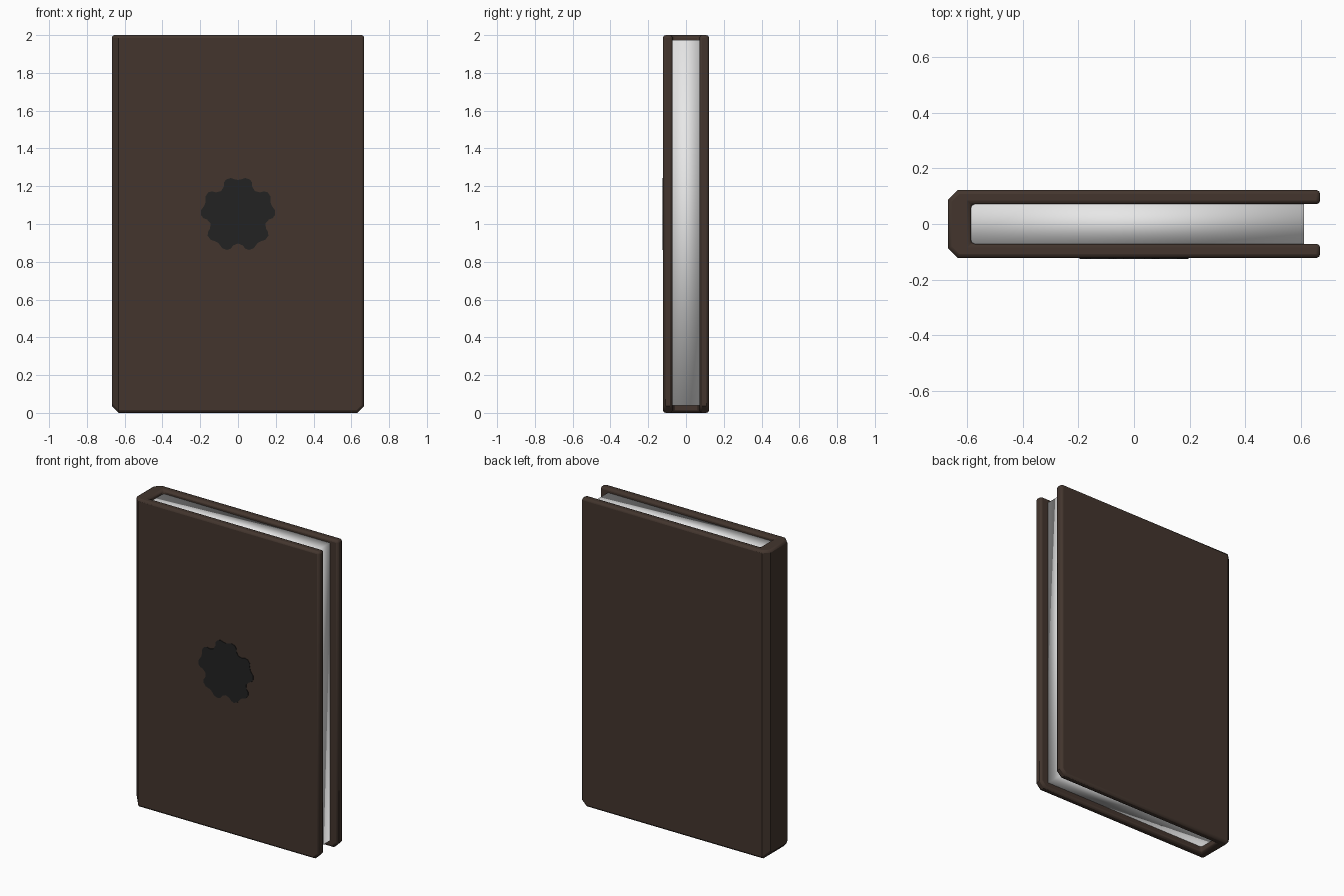
import bpy, bmesh, math

if "Cube" in bpy.data.objects:
    bpy.data.objects.remove(bpy.data.objects["Cube"])


def material(name, colour):
    m = bpy.data.materials.new(name)
    m.diffuse_color = (*colour, 1)
    m.use_nodes = True
    m.node_tree.nodes["Principled BSDF"].inputs["Base Color"].default_value = m.diffuse_color
    return m


leather = material("brown leather", (0.056, 0.036, 0.027))
paper = material("paper", (0.8, 0.8, 0.8))
ink = material("dark ornament", (0.016, 0.016, 0.016))


def prism(name, points, depth, mat):
    """Extrude a closed outline of 3D points by the vector depth."""
    bm = bmesh.new()
    face = bm.faces.new([bm.verts.new(p) for p in points])
    top = bmesh.ops.extrude_face_region(bm, geom=[face])["geom"]
    bmesh.ops.translate(bm, vec=depth,
                        verts=[g for g in top if isinstance(g, bmesh.types.BMVert)])
    bmesh.ops.recalc_face_normals(bm, faces=bm.faces)
    mesh = bpy.data.meshes.new(name)
    obj = bpy.data.objects.new(name, mesh)
    bpy.context.collection.objects.link(obj)
    mesh.materials.append(mat)
    return obj, bm


# Cover: U-shaped outline, open at the fore edge
W, T, I, S = 0.668, 0.122, 0.071, -0.585
outline = [(-W, -T), (W, -T), (W, -I), (S, -I), (S, I), (W, I), (W, T), (-W, T)]
cover, bm = prism("cover", [(x, y, 0) for x, y in outline], (0, 0, 2), leather)


def is_chamfered(edge):
    a, b = (v.co for v in edge.verts)
    at_end = abs(abs(a.x) - W) < 1e-4 and abs(a.x - b.x) < 1e-4
    spine = a.x < -W + 1e-4 and abs(a.z - b.z) > 1
    bottom = max(a.z, b.z) < 1e-4
    return at_end and (spine or bottom)


# Large chamfers on the spine and lower corners
bmesh.ops.bevel(bm, geom=[e for e in bm.edges if is_chamfered(e)], offset=0.036,
                offset_type='OFFSET', segments=1, profile=0.5, affect='EDGES')
bm.to_mesh(cover.data)
bm.free()
bev = cover.modifiers.new("soft edges", 'BEVEL')
bev.width, bev.segments = 0.014, 2
bev.limit_method, bev.angle_limit = 'ANGLE', math.radians(50)
bpy.context.view_layer.objects.active = cover
cover.select_set(True)
bpy.ops.object.shade_smooth_by_angle(angle=math.radians(40))
cover.select_set(False)

# Page block, softly shaded
P = 0.0715
pages, bm = prism("pages", [(S - 0.005, -P, 0.04), (0.61, -P, 0.04),
                            (0.61, P, 0.04), (S - 0.005, P, 0.04)], (0, 0, 1.935), paper)
for f in bm.faces:
    f.smooth = True
bm.to_mesh(pages.data)
bm.free()

# Flower ornament: five notched petals as a thin plate on the front
petal = [(-36, 0.153), (-27, 0.166), (-24, 0.184), (-19, 0.196), (-11, 0.197), (-6, 0.188),
         (0, 0.183), (6, 0.188), (11, 0.197), (19, 0.196), (24, 0.184), (27, 0.166)]
points = []
for k in range(5):
    for off, r in petal:
        a = math.radians(90 + 72 * k + off)
        points.append((r * math.cos(a), -T - 0.003, 1.05 + r * math.sin(a)))
flower, bm = prism("flower_ornament", points, (0, 0.005, 0), ink)
bm.to_mesh(flower.data)
bm.free()
